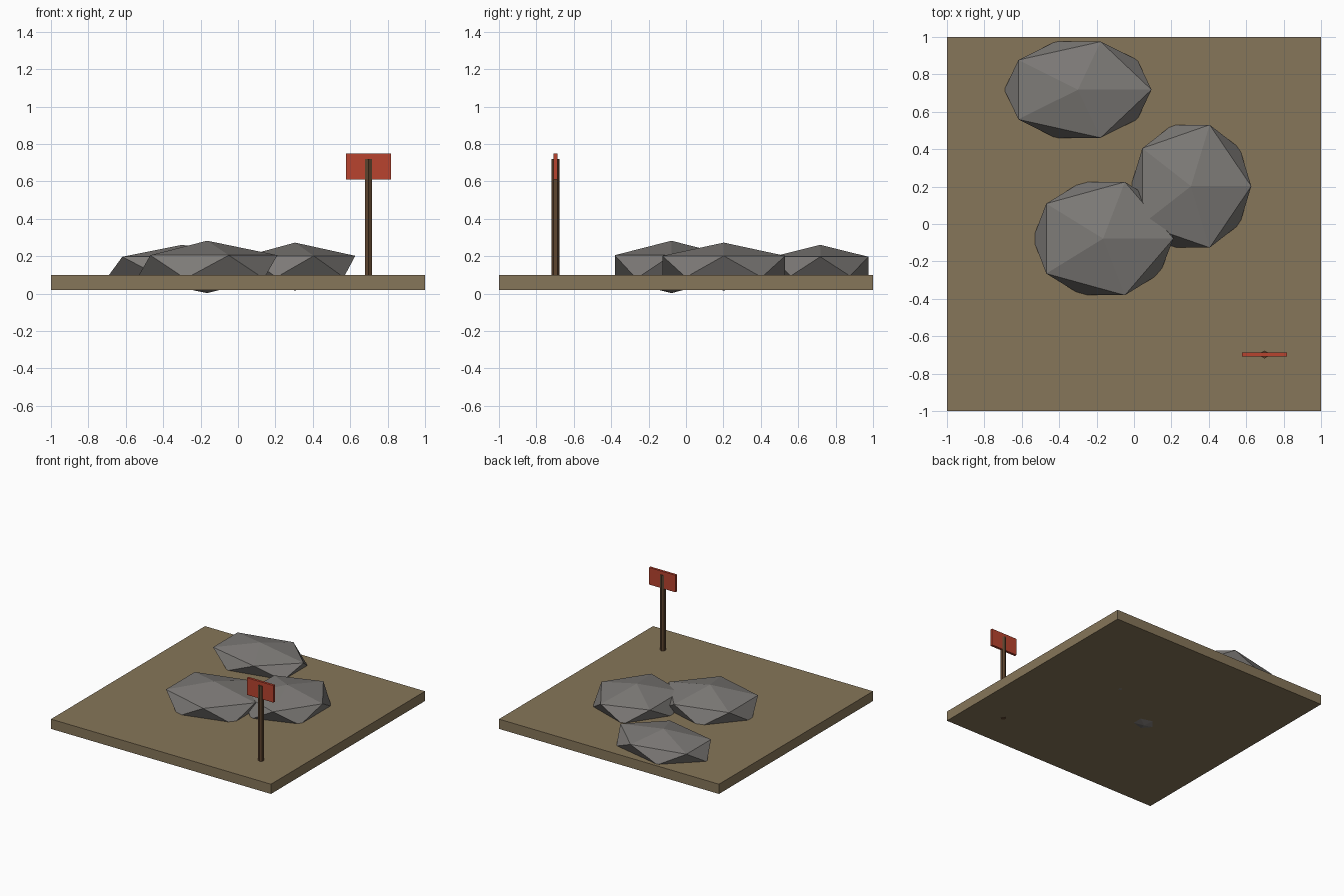
import bpy

if "Cube" in bpy.data.objects:
    bpy.data.objects.remove(bpy.data.objects["Cube"])


def material(name, rgb):
    m = bpy.data.materials.new(name)
    m.diffuse_color = (*rgb, 1)
    m.use_nodes = True
    m.node_tree.nodes["Principled BSDF"].inputs["Base Color"].default_value = m.diffuse_color
    return m


def finish(name, mat, scale=(1, 1, 1)):
    ob = bpy.context.object
    ob.name = name
    ob.scale = scale
    ob.data.materials.append(mat)
    return ob


def box(name, center, size, mat):
    bpy.ops.mesh.primitive_cube_add(size=1, location=center)
    return finish(name, mat, size)


earth = material("dry earth", (0.24, 0.18, 0.10))
stone = material("grey stone", (0.205, 0.195, 0.185))
wood = material("dark wood", (0.11, 0.058, 0.028))
red = material("sign red", (0.48, 0.056, 0.028))

# Ground slab
box("ground_slab", (0, 0, 0.06), (2, 2, 0.08), earth)

# Boulders: squashed icosahedra half sunk into the slab
boulders = [
    ("front_boulder", (-0.165, -0.078, 0.143), (0.42, 0.356, 0.14)),
    ("right_boulder", (0.305, 0.202, 0.145), (0.36, 0.386, 0.128)),
    ("back_boulder", (-0.30, 0.718, 0.146), (0.44, 0.302, 0.115)),
]
for name, center, radii in boulders:
    bpy.ops.mesh.primitive_ico_sphere_add(subdivisions=1, radius=1, location=center)
    finish(name, stone, radii)

# Warning sign: six-sided post through a thin board
bottom, top = 0.019, 0.72
bpy.ops.mesh.primitive_cylinder_add(vertices=6, radius=0.021, depth=top - bottom,
                                    location=(0.698, -0.698, (top + bottom) / 2))
finish("sign_post", wood)
box("sign_board", (0.698, -0.698, 0.68), (0.24, 0.02, 0.14), red)
